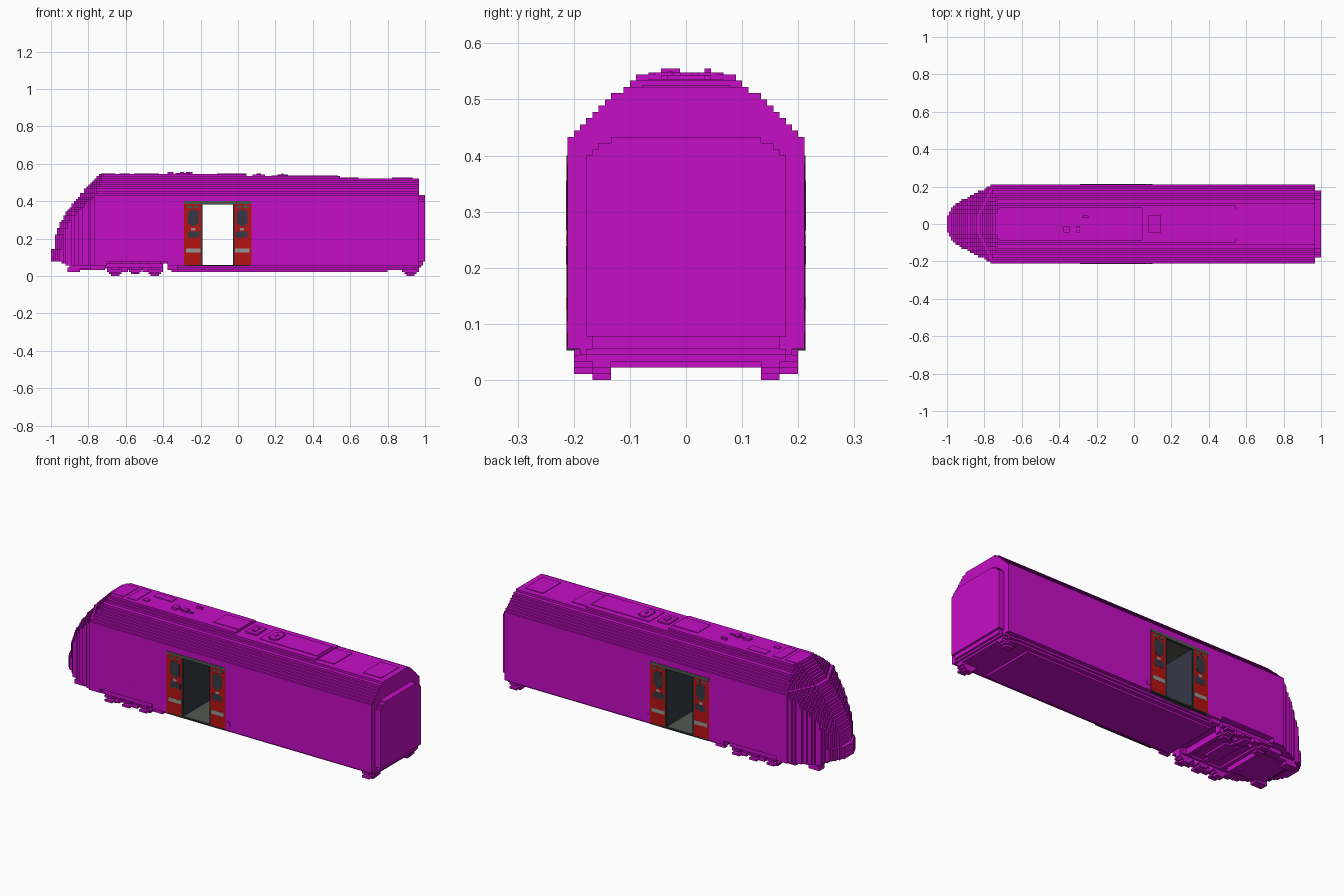
import bpy, bmesh, math
from mathutils import Vector

if "Cube" in bpy.data.objects:
    bpy.data.objects.remove(bpy.data.objects["Cube"], do_unlink=True)

V = 1 / 90  # one block; all sizes below are in blocks


def material(name, rgb):
    m = bpy.data.materials.new(name)
    m.use_nodes = True
    m.diffuse_color = (*rgb, 1)
    m.node_tree.nodes["Principled BSDF"].inputs["Base Color"].default_value = (*rgb, 1)
    return m


MAGENTA = material("magenta", (0.56, 0.004, 0.56))
RED = material("door red", (0.47, 0.006, 0.006))
SLATE = material("slate glass", (0.036, 0.04, 0.06))
PALE = material("pale grey", (0.30, 0.30, 0.29))
GREEN = material("grey green", (0.07, 0.095, 0.075))
DARK = material("dark frame", (0.022, 0.03, 0.025))
GREY = material("interior grey", (0.09, 0.095, 0.085))


def finish(name, bm, mat):
    bmesh.ops.scale(bm, vec=(V, V, V), verts=bm.verts)
    bmesh.ops.recalc_face_normals(bm, faces=bm.faces)
    me = bpy.data.meshes.new(name)
    bm.to_mesh(me)
    bm.free()
    me.materials.append(mat)
    ob = bpy.data.objects.new(name, me)
    bpy.context.collection.objects.link(ob)
    return ob


def add_box(bm, x0, x1, y0, y1, z0, z1):
    vs = bmesh.ops.create_cube(bm, size=1)["verts"]
    for v in vs:
        v.co = Vector(((x0 + x1) / 2 + v.co.x * (x1 - x0),
                       (y0 + y1) / 2 + v.co.y * (y1 - y0),
                       (z0 + z1) / 2 + v.co.z * (z1 - z0)))


def boxes(name, items, mat, both_sides=False):
    bm = bmesh.new()
    for x0, x1, y0, y1, z0, z1 in items:
        add_box(bm, x0, x1, y0, y1, z0, z1)
        if both_sides:
            add_box(bm, x0, x1, -y1, -y0, z0, z1)
    return finish(name, bm, mat)


def interp(points, t):
    if t <= points[0][0]:
        return points[0][1]
    for (a, fa), (b, fb) in zip(points, points[1:]):
        if t <= b:
            return fa + (fb - fa) * (t - a) / (b - a)
    return points[-1][1]


# Nose profile (height -> front x), nose plan (x -> half width), roof half widths
NOSE = [(7, -90), (12, -90), (13, -88.5), (18, -88), (21, -87), (24, -86), (27, -84.5),
        (31, -82), (33.5, -80), (36, -78), (38.5, -76), (41, -73.5), (44, -71), (48, -67)]
PLAN = [(-90, 4), (-88, 8), (-84, 11), (-80, 13), (-77, 15), (-73, 16), (-71, 18), (-68, 19)]
ROOF = {39: 18, 40: 17, 41: 16, 42: 15, 43: 14, 44: 13, 45: 12, 46: 10, 47: 9, 48: 8}
DOOR0, DOOR1 = -17.5, -2


def half_width(x, k):
    front = round(interp(NOSE, k))
    return max(1, min(ROOF.get(k, 19), round(interp(PLAN, x)), 5 + 2 * int(x - front)))


def outline(x0, x1, k):
    # Stepped plan outline of one layer of blocks
    side, x, w = [], x0, half_width(x0, k)
    side.append((x0, w))
    for x in range(math.floor(x0) + 1, math.ceil(x1)):
        n = half_width(x, k)
        if n != w:
            side += [(x, w), (x, n)]
            w = n
    side.append((x1, w))
    return tuple(side + [(a, -b) for a, b in reversed(side)])


def layer_spans(k):
    front = round(interp(NOSE, k))
    rear = {47: 49, 48: 4}.get(k, 87)
    if k < 7:
        return [(-85 + 2 * (6 - k), -63), (-34, DOOR0), (DOOR1, rear)]
    return [(front, DOOR0), (DOOR1, rear)] if k < 35 else [(front, rear)]


# Body shell: equal neighbouring layers are merged into one extrusion
slabs, open_slabs = [], {}
for k in range(5, 50):
    current = {outline(a, b, k) for a, b in layer_spans(k)} if k < 49 else set()
    for o in [o for o in open_slabs if o not in current]:
        slabs.append((o, open_slabs.pop(o), k))
    for o in current:
        open_slabs.setdefault(o, k)
bm = bmesh.new()
for pts, z0, z1 in slabs:
    f = bm.faces.new([bm.verts.new((x, y, z0)) for x, y in pts])
    up = bmesh.ops.extrude_face_region(bm, geom=[f], use_keep_orig=True)["geom"]
    bmesh.ops.translate(bm, vec=(0, 0, z1 - z0),
                        verts=[v for v in up if isinstance(v, bmesh.types.BMVert)])
finish("body_shell", bm, MAGENTA)

# Narrow rear gangway block
boxes("rear_gangway", [(87, 90, -16, 16, 7, 36), (87, 90, -15, 15, 36, 37),
                       (87, 90, -14, 14, 37, 38), (87, 90, -12, 12, 38, 39),
                       (87, 89, -15, 15, 5, 7), (87, 88, -16, 16, 4, 5)], MAGENTA)

# Underframe, stepping in towards the bottom
boxes("underframe", [(-34, 87, -17, 17, 4, 5), (-33, 87, -16, 16, 3, 4),
                     (-32, 72, -14, 14, 2, 3), (-66, -34, -14, 14, 6, 7)], MAGENTA)
boxes("nose_skirt", [(-81, -63, -12, 12, 3.5, 5), (-80, -65, -10, 10, 3, 3.5)], MAGENTA)
boxes("side_steps", [(-82, -76, 8, 12, 2, 4), (-71, -64, 11, 15, 3, 5),
                     (-34, -29, 16, 18, 3, 5)], MAGENTA, True)


# Running gear
def wheel(x, z, r, y0, y1):
    rows = []
    for i in range(2 * r):
        h = i + 0.5 - r
        w = max(1, round(math.sqrt(r * r - h * h)))
        rows.append((x - w, x + w, y0, y1, z + i, z + i + 1))
    return rows


gear = wheel(-59, 0, 4, 12, 15) + wheel(-49.5, 1, 3, 12, 15) + wheel(-40, 0, 4, 12, 15)
gear += wheel(83, 0, 4, 12, 15)
boxes("wheels", gear, MAGENTA, True)
boxes("axle_boxes", [(x - 2, x + 2, 15, 18, z, z + 1) for x in (-59, -49.5, -40, 83)
                     for z in (1, 3)], MAGENTA, True)
boxes("bogie_side_frames", [(-64, -36, 15, 17, 4, 6), (-62, -37, 11, 12, 3, 6),
                            (-56, -53, 15, 18, 2, 4), (-46, -43, 15, 18, 2, 4)],
      MAGENTA, True)
boxes("bogie_frame", [(-60, -39, -11, 11, 4, 6), (-53, -46, -7, 7, 3, 4)]
      + [(x - 1, x + 1, -12, 12, 3, 5) for x in (-59, -49.5, -40, 83)], MAGENTA)

# Roof equipment: raised boxes, thin hatches and a round fan
boxes("roof_boxes", [(-34, -31, -4, -1, 49, 50), (-28, -26, -4, -1, 49, 50),
                     (-25, -22, 3, 4, 49, 50), (-30, -23, -3, -2, 49, 49.5),
                     (7, 13, -4, 4, 48, 48.8), (9, 11, -2, 2, 48.8, 49.3)], MAGENTA)
boxes("roof_hatches", [(-66, -59, -6, 6, 49, 49.3), (-57, -52, -6, 6, 49, 49.3),
                       (-50, -47, -4, -2, 49, 49.4), (-48, -38, 2, 6, 49, 49.3),
                       (-10, 4, -5, 5, 49, 49.3), (16, 48, -6, 6, 48, 48.3),
                       (49, 58, -7, 7, 47, 47.3), (74, 84, -7, 7, 47, 47.3)], MAGENTA)
boxes("roof_fan", [(19, 24, -3, 3, 48.3, 48.9), (20, 23, -4, 4, 48.3, 48.9),
                   (21, 22, -1, 1, 48.9, 49.3)], MAGENTA)

# Doorway lining, open right through the body
boxes("doorway_walls", [(DOOR0, DOOR0 + .3, -19, 19, 5, 35),
                        (DOOR1 - .3, DOOR1, -19, 19, 5, 35)], SLATE)
boxes("doorway_ceiling", [(DOOR0, DOOR1, -19, 19, 34.6, 35)], GREY)
boxes("doorway_floor", [(DOOR0, DOOR1, -18, 18, 4.8, 5.4)], GREY)
boxes("doorway_frame", [(DOOR0 - .3, DOOR0 + .4, 18, 19.15, 5, 35),
                        (DOOR1 - .4, DOOR1 + .3, 18, 19.15, 5, 35),
                        (DOOR0, DOOR1, 18, 19.15, 34.3, 35),
                        (DOOR0 - 8, DOOR1 + 8, 18, 19.15, 4.7, 5.4)], DARK, True)
boxes("door_header", [(-26, 6.5, 18.5, 19.2, 34.6, 36)], GREEN, True)


# Open door leaves, mirrored about the centre of the doorway
def leaves(name, rects, mat, depth):
    mid = DOOR0 + DOOR1
    items = []
    for x0, x1, z0, z1 in rects:
        items += [(x0, x1, 18.9, depth, z0, z1), (mid - x1, mid - x0, 18.9, depth, z0, z1)]
    return boxes(name, items, mat, True)


leaves("door_leaves", [(-26, DOOR0, 5.4, 34.6)], RED, 19.12)
leaves("door_windows", [(-24, -19, 25, 31), (-23, -20, 24, 32), (-24, -18.5, 18.5, 21.5)],
       SLATE, 19.22)
leaves("door_stripes", [(-25, -18, 11.3, 13.2), (-22.5, -20.5, 21.8, 23.2)], PALE, 19.22)
leaves("door_trim", [(-24.5, -22, 32.8, 34), (-21, -19, 32.8, 34)], GREEN, 19.2)
boxes("door_button", [(6.8, 8.8, 18.9, 19.2, 7.5, 9.5)], MAGENTA, True)
